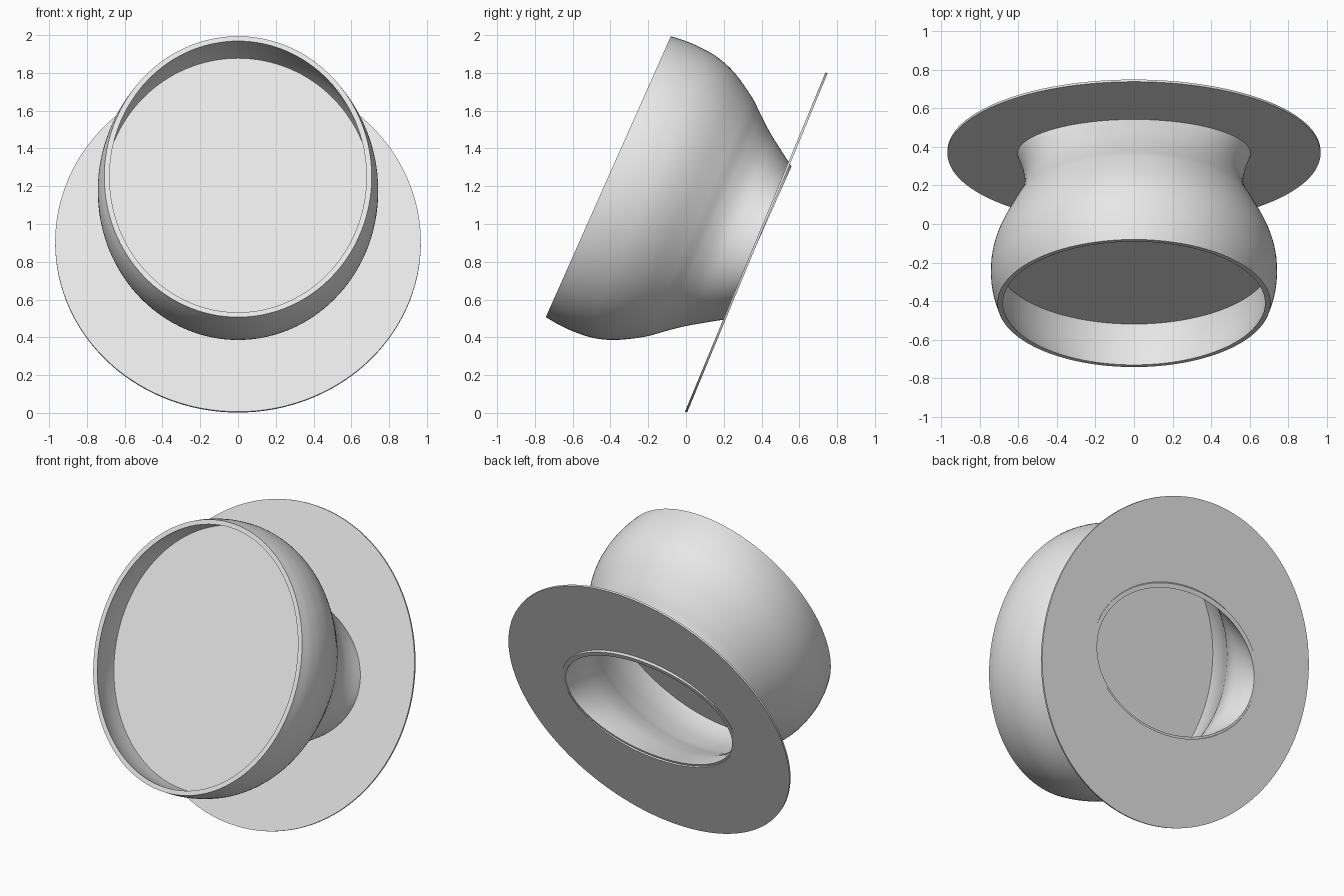
import bpy, bmesh, math
from mathutils import Matrix, Vector

if "Cube" in bpy.data.objects:
    bpy.data.objects.remove(bpy.data.objects["Cube"])

SEG = 128
grey = bpy.data.materials.new("light_grey")
grey.diffuse_color = (0.8, 0.8, 0.8, 1)
grey.use_nodes = True
grey.node_tree.nodes["Principled BSDF"].inputs["Base Color"].default_value = grey.diffuse_color


def frame(center, tilt_deg):
    """Local x = width, local y = up the slope, local z = forward axis."""
    a = math.radians(tilt_deg)
    m = Matrix(((1, 0, 0),
                (0, math.sin(a), -math.cos(a)),
                (0, math.cos(a), math.sin(a)))).to_4x4()
    m.translation = Vector(center)
    return m


def ring_solid(name, loops, matrix, closed):
    """Skin elliptical loops (t, rx, ry); closed joins last to first, else caps."""
    bm = bmesh.new()
    rings = []
    for t, rx, ry in loops:
        rings.append([bm.verts.new((rx * math.cos(2 * math.pi * i / SEG),
                                    ry * math.sin(2 * math.pi * i / SEG), t))
                      for i in range(SEG)])
    n = len(rings)
    for k in range(n if closed else n - 1):
        a, b = rings[k], rings[(k + 1) % n]
        for i in range(SEG):
            j = (i + 1) % SEG
            bm.faces.new((a[i], a[j], b[j], b[i]))
    if not closed:
        bm.faces.new(rings[0])
        bm.faces.new(rings[-1])
    bmesh.ops.recalc_face_normals(bm, faces=bm.faces)
    bm.transform(matrix)
    me = bpy.data.meshes.new(name)
    bm.to_mesh(me)
    bm.free()
    me.materials.append(grey)
    ob = bpy.data.objects.new(name, me)
    bpy.context.collection.objects.link(ob)
    bpy.ops.object.select_all(action='DESELECT')
    ob.select_set(True)
    bpy.context.view_layer.objects.active = ob
    bpy.ops.object.shade_smooth_by_angle(angle=math.radians(40))
    return ob


def smooth_profile(pts, steps=8):
    """Catmull-Rom curve through the profile points."""
    vs = [Vector(p) for p in pts]
    vs = [2 * vs[0] - vs[1]] + vs + [2 * vs[-1] - vs[-2]]
    out = []
    for k in range(1, len(vs) - 2):
        p0, p1, p2, p3 = vs[k - 1:k + 3]
        for s in range(steps):
            u = s / steps
            out.append(0.5 * (2 * p1 + (p2 - p0) * u
                              + (2 * p0 - 5 * p1 + 4 * p2 - p3) * u * u
                              + (3 * p1 - p0 - 3 * p2 + p3) * u ** 3))
    return out + [vs[-2]]


# Flared housing: axis position, half width, half height
WALL = 0.028
profile = [(0.0, 0.61, 0.444), (0.09, 0.578, 0.503), (0.178, 0.567, 0.563),
           (0.26, 0.588, 0.628), (0.341, 0.632, 0.694), (0.475, 0.70, 0.773),
           (0.59, 0.735, 0.812), (0.70, 0.742, 0.824), (0.79, 0.731, 0.822),
           (0.864, 0.708, 0.814)]
outer = smooth_profile(profile)
inner = [(p.x, p.y - WALL, p.z - WALL) for p in reversed(outer)]
housing_frame = frame((0, 0.378, 0.899), 24)
ring_solid("housing", [tuple(p) for p in outer] + inner, housing_frame, True)

# Flat plate recessed inside the housing
ring_solid("front_plate", [(0.622, 0.72, 0.797), (0.63, 0.72, 0.797)],
           housing_frame, False)

# Round back flange with an oval opening
T = 0.006
ring_solid("back_flange", [(-T, 0.968, 0.972), (T, 0.968, 0.972),
                           (T, 0.595, 0.43), (-T, 0.595, 0.43)],
           frame((0, 0.372, 0.902), 22.5), True)
